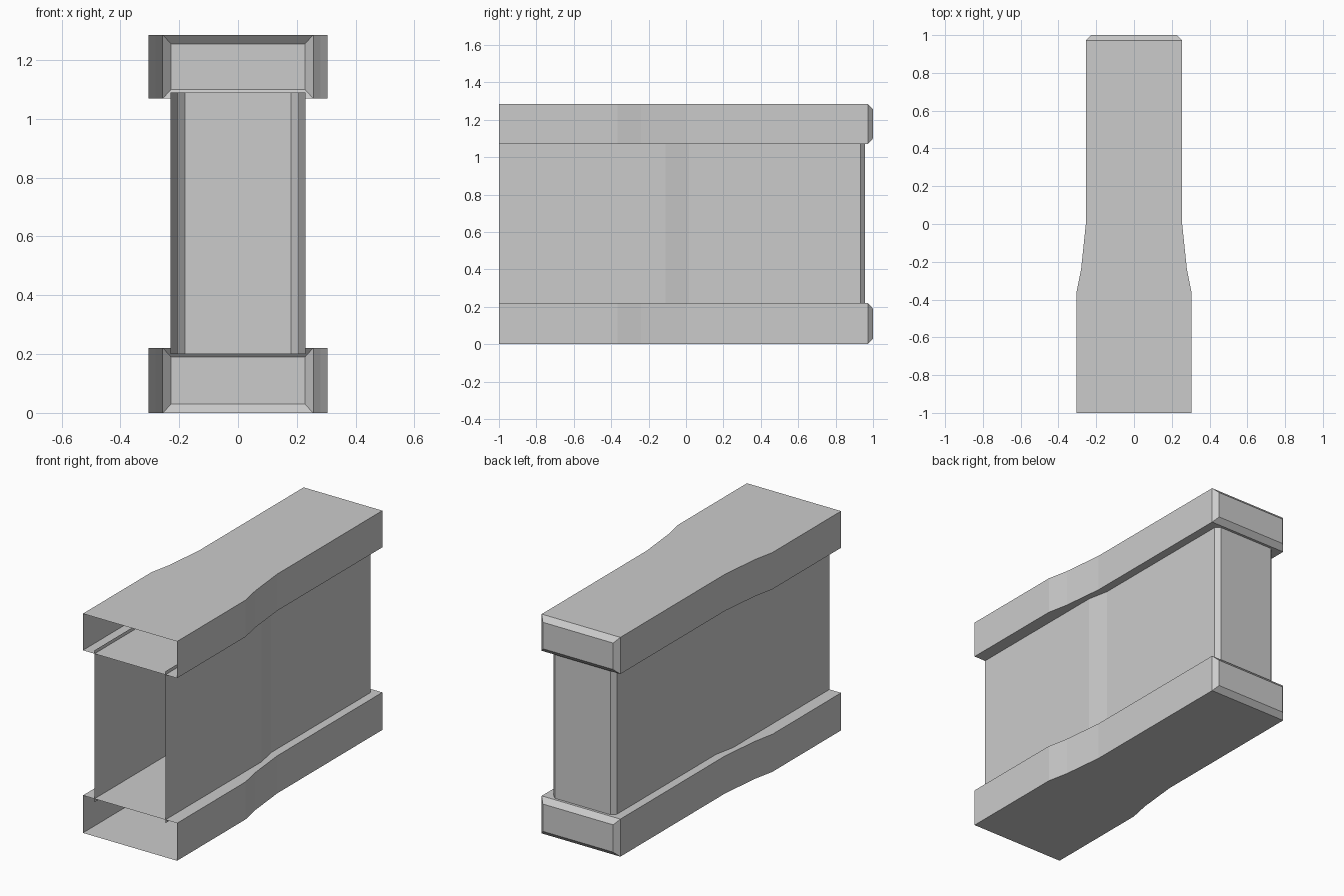
import bpy
import bmesh

cube = bpy.data.objects.get("Cube")
if cube:
    bpy.data.objects.remove(cube, do_unlink=True)

grey = bpy.data.materials.new("light_grey")
grey.use_nodes = True
colour = (0.6, 0.6, 0.6, 1)
grey.diffuse_color = colour
grey.node_tree.nodes["Principled BSDF"].inputs["Base Color"].default_value = colour


def shell(name, stations, capped):
    """Loft rectangles (y, half width, bottom, top), open at the front, closed at the back."""
    bm = bmesh.new()
    rings = [[bm.verts.new((x, y, z)) for x, z in ((-w, lo), (w, lo), (w, hi), (-w, hi))]
             for y, w, lo, hi in stations]
    for a, b in zip(rings, rings[1:]):
        for i in range(4):
            if not capped and i % 2 == 0:
                continue  # leave floor and ceiling open
            j = (i + 1) % 4
            bm.faces.new((a[i], a[j], b[j], b[i]))
    bm.faces.new(rings[-1])
    bmesh.ops.recalc_face_normals(bm, faces=bm.faces)
    # make the back face point outward
    bm.normal_update()
    if max(bm.faces, key=lambda f: f.calc_center_median().y).normal.y < 0:
        bmesh.ops.reverse_faces(bm, faces=bm.faces)
    mesh = bpy.data.meshes.new(name)
    bm.to_mesh(mesh)
    bm.free()
    mesh.materials.append(grey)
    bpy.context.collection.objects.link(bpy.data.objects.new(name, mesh))


# Wide hollow rails with a stepped taper and a chamfered back end
outline = [(-1, 0.305), (-0.365, 0.305), (-0.24, 0.28), (0, 0.255), (0.972, 0.255)]
for name, lo, hi in (("bottom_rail", 0, 0.22), ("top_rail", 1.07, 1.285)):
    rail = [(y, w, lo, hi) for y, w in outline]
    rail.append((1, 0.228, lo + 0.03, hi - 0.03))
    shell(name, rail, True)

# Narrower middle body whose walls run slightly into both rails
body = [(-1, 0.23), (-0.11, 0.23), (0.015, 0.205), (0.932, 0.205), (0.957, 0.18)]
shell("middle_body", [(y, w, 0.2, 1.09) for y, w in body], False)
